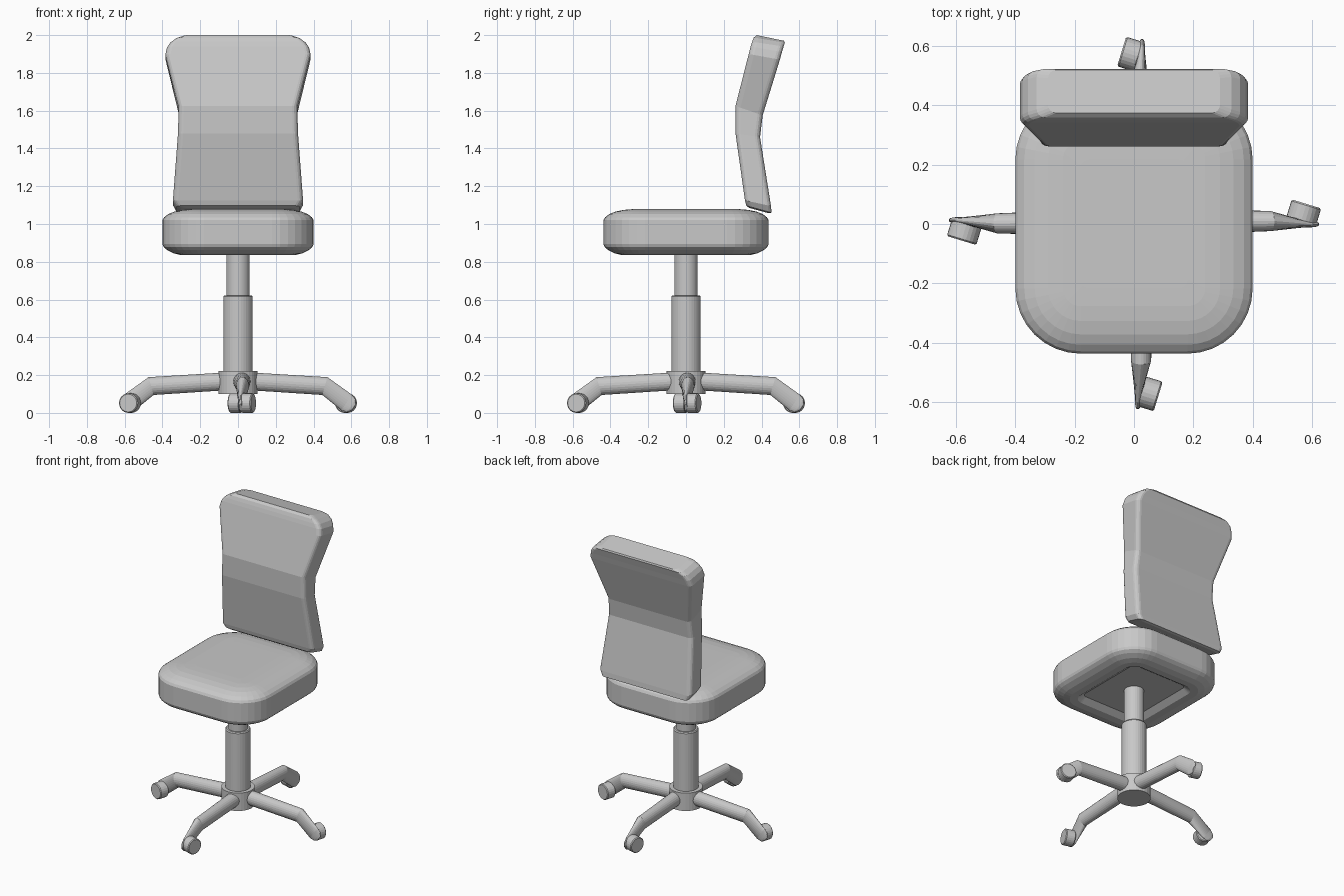
import bpy
import bmesh
from math import sin, cos, pi, radians
from mathutils import Vector, Matrix

cube = bpy.data.objects.get("Cube")
if cube:
    bpy.data.objects.remove(cube, do_unlink=True)

grey = bpy.data.materials.new("plain_grey")
grey.use_nodes = True
GREY = (0.58, 0.58, 0.58, 1)
grey.diffuse_color = GREY
grey.node_tree.nodes["Principled BSDF"].inputs["Base Color"].default_value = GREY


def loft(name, rings, matrix=Matrix()):
    """Skin a list of equal-length rings and close both ends."""
    bm = bmesh.new()
    loops = [[bm.verts.new(matrix @ Vector(p)) for p in ring] for ring in rings]
    for a, b in zip(loops, loops[1:]):
        for i in range(len(a)):
            j = (i + 1) % len(a)
            bm.faces.new((a[i], a[j], b[j], b[i]))
    bm.faces.new(loops[0])
    bm.faces.new(loops[-1])
    bmesh.ops.recalc_face_normals(bm, faces=bm.faces)
    mesh = bpy.data.meshes.new(name)
    bm.to_mesh(mesh)
    bm.free()
    mesh.materials.append(grey)
    obj = bpy.data.objects.new(name, mesh)
    bpy.context.collection.objects.link(obj)
    return obj


def rounded_rect(hx, hy, r, steps=8):
    """Outline of a rounded rectangle as (x, y) pairs."""
    pts = []
    for quarter, (sx, sy) in enumerate(((1, 1), (-1, 1), (-1, -1), (1, -1))):
        for i in range(steps + 1):
            a = (quarter + i / steps) * pi / 2
            pts.append((sx * (hx - r) + r * cos(a), sy * (hy - r) + r * sin(a)))
    return pts


def turned(name, profile, matrix=Matrix(), sides=32):
    """Round part from (radius, height) pairs."""
    angles = [2 * pi * i / sides for i in range(sides)]
    return loft(name, [[(r * cos(a), r * sin(a), z) for a in angles]
                       for r, z in profile], matrix)


# Seat cushion: (inset, height) from the recessed underside up to the crown
seat_profile = [
    (0.19, 0.865), (0.15, 0.837), (0.10, 0.835), (0.06, 0.845),
    (0.025, 0.862), (0.006, 0.878), (0, 0.893), (0, 1.02), (0.008, 1.035),
    (0.03, 1.052), (0.065, 1.066), (0.11, 1.075), (0.16, 1.079), (0.22, 1.08),
]
loft("seat", [[(x, y, z) for x, y in
               rounded_rect(0.4 - d, 0.437 - d, max(0.22 - d, 0.03))]
              for d, z in seat_profile])

# Backrest: front point (y, z), back point (y, z), half width
back_rows = [
    ((0.335, 1.085), (0.435, 1.058), 0.305),
    ((0.319, 1.097), (0.453, 1.060), 0.328),
    ((0.312, 1.125), (0.450, 1.095), 0.345),
    ((0.262, 1.480), (0.392, 1.460), 0.318),
    ((0.262, 1.625), (0.406, 1.575), 0.314),
    ((0.332, 1.900), (0.497, 1.870), 0.385),
    ((0.342, 1.940), (0.508, 1.910), 0.376),
    ((0.350, 1.965), (0.517, 1.940), 0.358),
    ((0.359, 1.987), (0.523, 1.960), 0.328),
    ((0.374, 2.000), (0.519, 1.970), 0.290),
]
rings = []
for front, back, w in back_rows:
    f, b = Vector((0, *front)), Vector((0, *back))
    depth = (b - f).length
    rings.append([f.lerp(b, 0.5 + v / depth) + Vector((u, 0, 0))
                  for u, v in rounded_rect(w, depth / 2, 0.028, 4)])
loft("backrest", rings)

# Gas lift column and base hub
turned("upper_column", [(0.062, 0.58), (0.062, 0.87)])
turned("lower_column", [(0.078, 0.18), (0.078, 0.615), (0.073, 0.622)])
turned("base_hub", [(0.103, 0.1), (0.103, 0.222)])

# Leg sections: x, z, side shift, side radius, upright radius, lean
leg_sections = [
    (0.05, 0.168, 0, 0.046, 0.047, 3),
    (0.46, 0.142, 0.004, 0.034, 0.049, 16),
    (0.575, 0.055, -0.007, 0.010, 0.050, 34),
    (0.600, 0.038, -0.007, 0.010, 0.040, 34),
    (0.613, 0.030, -0.007, 0.008, 0.020, 34),
]


def leg_ring(x, z, shift, side, upright, lean, sides=24):
    ring = []
    for i in range(sides):
        a = 2 * pi * i / sides
        v = upright * sin(a)
        ring.append((x + v * sin(radians(lean)), shift + side * cos(a),
                     z + v * cos(radians(lean))))
    return ring


# Four legs, each with a slightly swivelled caster beside its tip
caster_profile = [(0.047, -0.032), (0.052, -0.027), (0.052, 0.027), (0.047, 0.032)]
caster_place = (Matrix.Translation((0.572, 0.031, 0.052))
                @ Matrix.Rotation(radians(-17), 4, 'Z')
                @ Matrix.Rotation(radians(90), 4, 'X'))
for k, side in enumerate(("left", "back", "right", "front")):
    shift = (0.02, 0, 0) if k % 2 else (0, 0.006, 0)
    place = Matrix.Translation(shift) @ Matrix.Rotation(k * pi / 2, 4, 'Z')
    loft(side + "_leg", [leg_ring(*s) for s in leg_sections], place)
    turned(side + "_caster", caster_profile, place @ caster_place, 24)
